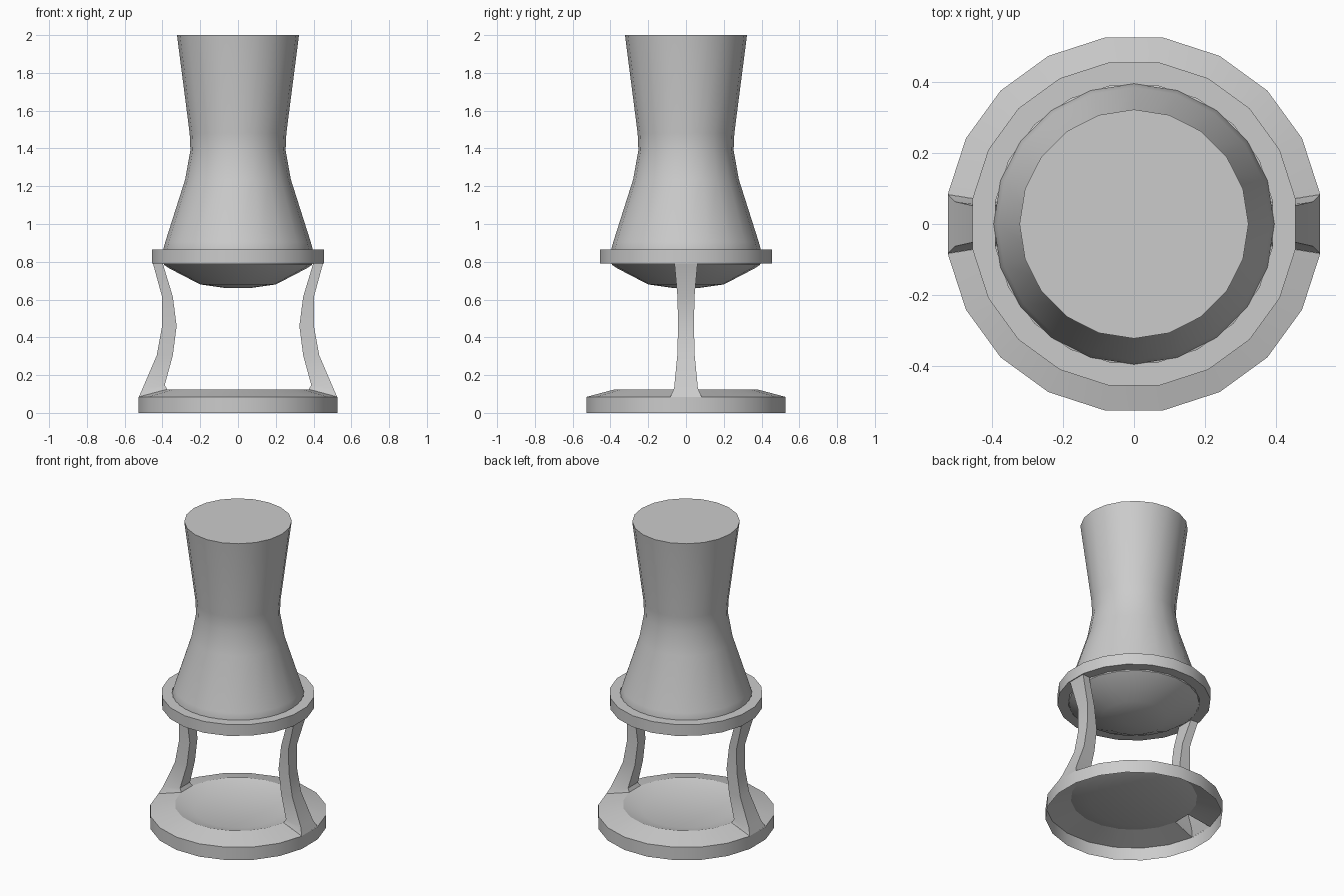
import bpy, bmesh
from math import sin, cos, radians

if "Cube" in bpy.data.objects:
    bpy.data.objects.remove(bpy.data.objects["Cube"])

SIDES = 20
STEP = 360 / SIDES


def finish(name, bm):
    bmesh.ops.remove_doubles(bm, verts=bm.verts, dist=1e-5)
    bmesh.ops.recalc_face_normals(bm, faces=bm.faces)
    mesh = bpy.data.meshes.new(name)
    bm.to_mesh(mesh)
    bm.free()
    ob = bpy.data.objects.new(name, mesh)
    bpy.context.collection.objects.link(ob)
    bpy.ops.object.select_all(action='DESELECT')
    ob.select_set(True)
    bpy.context.view_layer.objects.active = ob
    bpy.ops.object.shade_smooth_by_angle(angle=radians(30))
    return ob


def lathe(name, profile, start, closed=False, cap_first=False, cap_last=False, gap=None):
    """Spin (radius, z) points; gap = (profile segment, side numbers) left open."""
    bm = bmesh.new()
    rings = [[bm.verts.new((r * cos(radians(start + STEP * i)),
                            r * sin(radians(start + STEP * i)), z))
              for i in range(SIDES)] for r, z in profile]
    for k in range(len(rings) if closed else len(rings) - 1):
        a, b = rings[k], rings[(k + 1) % len(rings)]
        for i in range(SIDES):
            if gap and k == gap[0] and i in gap[1]:
                continue
            j = (i + 1) % SIDES
            bm.faces.new((a[i], a[j], b[j], b[i]))
    if cap_first:
        bm.faces.new(rings[0])
    if cap_last:
        bm.faces.new(rings[-1])
    return finish(name, bm)


# Base: thin dished shell, open underneath, open where the legs grow out
lathe("base", [(0.532, 0), (0.532, 0.085), (0.38, 0.125), (0.265, 0.09)],
      -STEP / 2, cap_last=True, gap=(1, (0, SIDES // 2)))

# Collar ring carrying the vessel
lathe("collar", [(0.461, 0.79), (0.461, 0.865), (0.396, 0.865), (0.396, 0.79)],
      -STEP / 2, closed=True)

# Waisted vessel with a shallow bowl bottom
lathe("vessel", [(0.06, 0.66), (0.2, 0.68), (0.36, 0.763), (0.393, 0.785),
                 (0.396, 0.865), (0.385, 0.905), (0.28, 1.235), (0.252, 1.39),
                 (0.256, 1.48), (0.323, 2.0)],
      0, cap_first=True, cap_last=True)

# Legs: outer (x, z, half width), inner (x, z, half width)
sections = [
    ((0.525, 0.085, 0.083), (0.375, 0.125, 0.059)),
    ((0.505, 0.13, 0.063), (0.388, 0.147, 0.052)),
    ((0.43, 0.305, 0.046), (0.345, 0.305, 0.042)),
    ((0.402, 0.46, 0.042), (0.325, 0.46, 0.040)),
    ((0.402, 0.615, 0.045), (0.345, 0.615, 0.042)),
    ((0.450, 0.79, 0.061), (0.398, 0.79, 0.056)),
]
bm = bmesh.new()
for side in (1, -1):
    loops = [[bm.verts.new((side * x, y * h, z))
              for (x, z, h), y in ((o, -1), (o, 1), (n, 1), (n, -1))]
             for o, n in sections]
    for a, b in zip(loops, loops[1:]):
        for i in range(4):
            j = (i + 1) % 4
            bm.faces.new((a[i], a[j], b[j], b[i]))
finish("legs", bm)
